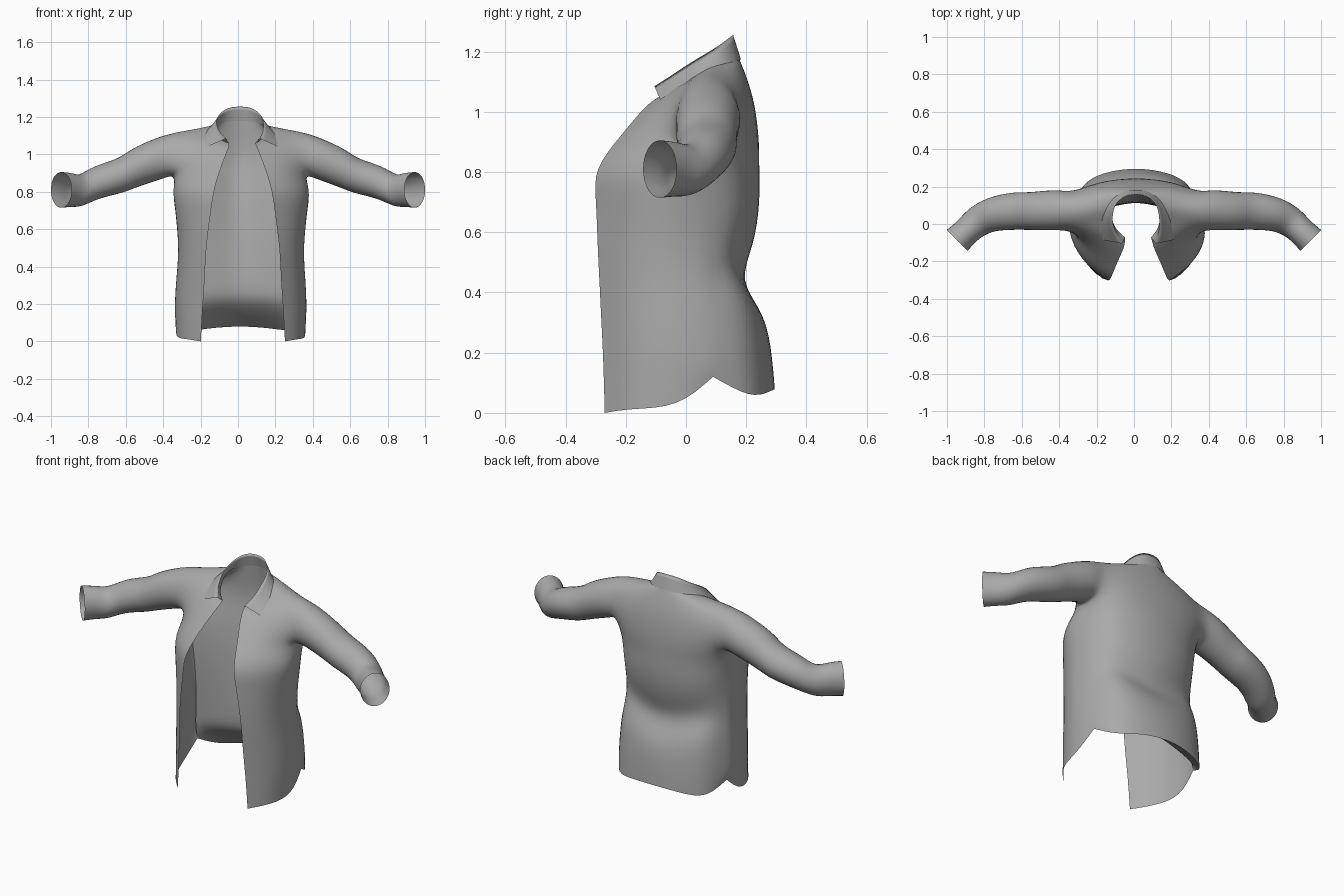
import bpy, bmesh
from math import sin, cos, radians
from mathutils import Vector

cube = bpy.data.objects.get("Cube")
if cube:
    bpy.data.objects.remove(cube)

cloth = bpy.data.materials.new("grey cloth")
cloth.use_nodes = True
colour = (0.4, 0.4, 0.4, 1)
cloth.diffuse_color = colour
cloth.node_tree.nodes["Principled BSDF"].inputs["Base Color"].default_value = colour


def lower_row(z, front_x, front_y, side_x, side_y, back_y):
    """Half cross-section of the torso: front edge, panel, side, back centre."""
    depth = back_y - side_y
    edge = Vector((front_x, front_y, z))
    flank = Vector((side_x + .01, side_y - .12, z))
    panel = (edge + flank) / 2 + Vector((.02, -.025, 0))
    return [edge, panel, flank,
            Vector((side_x, side_y, z)),
            Vector((side_x * .84, side_y + depth * .57, z)),
            Vector((side_x * .5, side_y + depth * .88, z)),
            Vector((0, back_y, z))]


def lining_row(z, side_x, side_y, back_y):
    """Half cross-section of the lining, from side seam to back centre."""
    depth = back_y - side_y
    return [Vector((side_x, side_y, z)),
            Vector((side_x * .7, side_y + depth * .2, z)),
            Vector((side_x * .36, side_y + depth * .55, z)),
            Vector((0, back_y, z))]


def points(*coords):
    return [Vector(c) for c in coords]


# Torso rows from hem to armpit
rows = [lower_row(0, .225, -.27, .335, .09, .295),
        lower_row(.18, .215, -.275, .345, .08, .29),
        lower_row(.32, .205, -.282, .338, .07, .265),
        lower_row(.43, .20, -.287, .33, .06, .185),
        lower_row(.55, .19, -.293, .33, .05, .228),
        lower_row(.7, .17, -.297, .345, .037, .249),
        lower_row(.81, .153, -.295, .357, .04, .247)]
for p, height in zip(rows[0], (0, .015, .03, .12, .06, .07, .08)):
    p.z = height
# Waist fold rises towards the sides
for row in rows[2:5]:
    row[4].z += .06
    row[5].z += .03

# Armpit, mid armhole, shoulder and neckline rows
neckline = points((.07, -.07, 1.06), (.11, -.03, 1.08), (.13, .03, 1.12),
                  (.13, .08, 1.15), (.11, .13, 1.165), (.06, .165, 1.175), (0, .175, 1.18))
rows += [
    points((.12, -.215, .92), (.23, -.18, .9), (.33, -.05, .91),
           (.355, .06, .88), (.34, .16, .91), (.2, .228, .9), (0, .245, .9)),
    points((.09, -.15, 1), (.2, -.115, 1), (.335, -.04, 1),
           (.34, .07, 1), (.34, .175, 1), (.2, .215, 1.02), (0, .232, 1.02)),
    points((.075, -.105, 1.04), (.16, -.06, 1.07), (.31, 0, 1.09),
           (.33, .07, 1.125), (.31, .14, 1.1), (.18, .185, 1.11), (0, .207, 1.11)),
    neckline]
PIT, MID, TOP = 7, 8, 9

# Sleeve rings: centre, turn in degrees, half width, half height
sleeve = [((.42, .075, .98), 0, .115, .115),
          ((.56, .068, .925), 0, .105, .108),
          ((.63, .07, .885), -5, .106, .096),
          ((.76, .053, .85), -15, .096, .092),
          ((.84, .01, .805), -35, .087, .088),
          ((.89, -.035, .81), -45, .077, .095),
          ((.945, -.087, .81), -45, .079, .096)]


def ring(centre, turn, half_width, half_height):
    t = radians(turn)
    across = Vector((sin(t), -cos(t), 0))
    up = Vector((.12, 0, 1)) if turn > -20 else Vector((0, 0, 1))
    return [Vector(centre) + up * half_height * cos(radians(45 * k))
            + across * half_width * sin(radians(45 * k)) for k in range(8)]


def fill(bm, a, b):
    """Join two equal rows of vertices with quads."""
    for i in range(len(a) - 1):
        quad = [a[i], a[i + 1], b[i + 1], b[i]]
        if all(quad):
            bm.faces.new(quad)


def new_cloth():
    bm = bmesh.new()
    return bm, bm.edges.layers.float.new("crease_edge")


def crease_line(bm, layer, verts):
    for a, b in zip(verts, verts[1:]):
        bm.edges.get((a, b))[layer] = 1


def tighten(bm, layer, amount):
    """Push the cage outwards so the subdivided cloth keeps its size."""
    moves = []
    for v in bm.verts:
        sharp = [e for e in v.link_edges if e.is_boundary or e[layer] > 0]
        if len(sharp) in (0, 2) and len(v.link_edges) > 2:
            near = [e.other_vert(v).co for e in sharp or v.link_edges]
            moves.append((v, (v.co - sum(near, Vector()) / len(near)) * amount))
    for v, move in moves:
        v.co += move


def finish(bm, layer, name, amount, facing=1):
    """Weld the centre, shift the open front a little, smooth and add to the scene."""
    bmesh.ops.remove_doubles(bm, verts=bm.verts, dist=.0005)
    tighten(bm, layer, amount)
    for v in bm.verts:
        if abs(v.co.x) < .4:
            v.co.x += .01 + .016 * max(0, min(1, -v.co.y / .1))
    bmesh.ops.recalc_face_normals(bm, faces=bm.faces)
    rear = max(bm.faces, key=lambda f: f.calc_center_median().y)
    if rear.normal.y * facing < 0:
        bmesh.ops.reverse_faces(bm, faces=bm.faces)
    mesh = bpy.data.meshes.new(name)
    bm.to_mesh(mesh)
    bm.free()
    mesh.materials.append(cloth)
    mesh.shade_smooth()
    obj = bpy.data.objects.new(name, mesh)
    bpy.context.collection.objects.link(obj)
    sub = obj.modifiers.new("smooth cloth", "SUBSURF")
    sub.levels = sub.render_levels = 2
    sub.boundary_smooth = "PRESERVE_CORNERS"


def mirrored(bm, row, side):
    return [bm.verts.new((p.x * side, p.y, p.z)) for p in row]


# Shirt body with both sleeves and side seams
bm, layer = new_cloth()
for side in (1, -1):
    grid = [mirrored(bm, r, side) for r in rows]
    bm.verts.remove(grid[MID][3])
    grid[MID][3] = None
    for a, b in zip(grid, grid[1:]):
        fill(bm, a, b)
    crease_line(bm, layer, [r[3] for r in grid[:PIT - 1]])
    top, mid, pit = grid[TOP], grid[MID], grid[PIT]
    loop = [top[3], top[2], mid[2], pit[2], pit[3], pit[4], mid[4], top[4]]
    for spec in sleeve:
        following = mirrored(bm, ring(*spec), side)
        fill(bm, loop + loop[:1], following + following[:1])
        loop = following
finish(bm, layer, "shirt_body", .35)

# Back lining, turned under from the hem and hanging between the side seams
lining = [rows[0][3:],
          lining_row(.2, .335, .075, .14),
          lining_row(.3, .33, .068, .115),
          lining_row(.55, .32, .052, .132),
          lining_row(.8, .345, .045, .17),
          lining_row(.94, .33, .08, .2),
          lining_row(1.04, .28, .11, .2),
          neckline[3:]]
bm, layer = new_cloth()
for side in (1, -1):
    grid = [mirrored(bm, r, side) for r in lining]
    for a, b in zip(grid, grid[1:]):
        fill(bm, a, b)
finish(bm, layer, "back_lining", .35, -1)

# Folded collar: inner stand, fold line and flap
fold = points((.09, -.105, 1.085), (.115, -.05, 1.12), (.125, .01, 1.16),
              (.122, .06, 1.19), (.105, .11, 1.22), (.06, .148, 1.25), (0, .158, 1.255))
flap = points((.19, -.085, 1.04), (.19, -.03, 1.08), (.185, .03, 1.115),
              (.165, .085, 1.14), (.125, .135, 1.16), (.07, .172, 1.17), (0, .184, 1.175))
bm, layer = new_cloth()
for side in (1, -1):
    stand, crest, hem = (mirrored(bm, r, side) for r in (neckline, fold, flap))
    fill(bm, stand, crest)
    fill(bm, crest, hem)
    crease_line(bm, layer, crest)
finish(bm, layer, "collar", .2)
